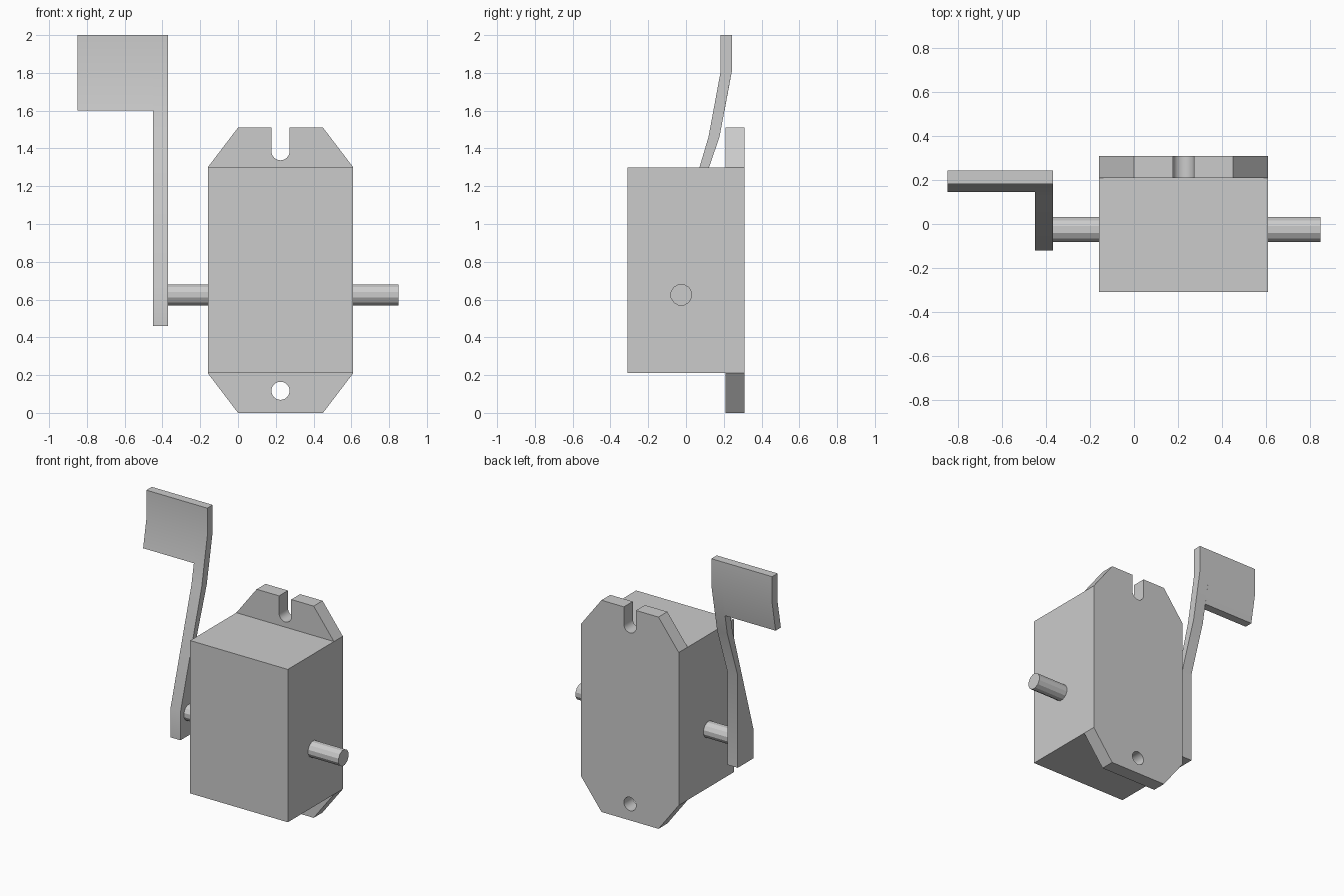
import bpy
import bmesh
from math import cos, sin, pi, radians
from mathutils import Matrix

cube = bpy.data.objects.get("Cube")
if cube:
    bpy.data.objects.remove(cube, do_unlink=True)

grey = bpy.data.materials.new("plain grey")
grey.use_nodes = True
colour = (0.6, 0.6, 0.6, 1)
grey.diffuse_color = colour
grey.node_tree.nodes["Principled BSDF"].inputs["Base Color"].default_value = colour


def finish(name, bm, smooth=False):
    bmesh.ops.remove_doubles(bm, verts=bm.verts, dist=0.0005)
    bmesh.ops.recalc_face_normals(bm, faces=bm.faces)
    mesh = bpy.data.meshes.new(name)
    bm.to_mesh(mesh)
    bm.free()
    mesh.materials.append(grey)
    obj = bpy.data.objects.new(name, mesh)
    bpy.context.collection.objects.link(obj)
    if smooth:
        bpy.ops.object.select_all(action='DESELECT')
        obj.select_set(True)
        bpy.context.view_layer.objects.active = obj
        bpy.ops.object.shade_smooth_by_angle(angle=radians(25))
    return obj


def prism(name, profile, x0, x1, smooth=False):
    """Extrude a (y, z) profile from x0 to x1."""
    bm = bmesh.new()
    face = bm.faces.new([bm.verts.new((x0, y, z)) for y, z in profile])
    new = bmesh.ops.extrude_face_region(bm, geom=[face])["geom"]
    verts = [v for v in new if isinstance(v, bmesh.types.BMVert)]
    bmesh.ops.translate(bm, vec=(x1 - x0, 0, 0), verts=verts)
    return finish(name, bm, smooth)


def arc(cx, cz, r, start, end, steps):
    angles = [start + (end - start) * i / steps for i in range(steps + 1)]
    return [(cx + r * cos(a), cz + r * sin(a)) for a in angles]


# Box-shaped housing
MID, LEFT, RIGHT = 0.225, -0.16, 0.61
prism("housing", [(-0.31, 0.21), (0.21, 0.21), (0.21, 1.30), (-0.31, 1.30)], LEFT, RIGHT)

# Back mounting plate with clipped corners, open slot and round hole
outline = [(0, 1.51), (LEFT, 1.30), (LEFT, 0.21), (0, 0), (0.45, 0),
           (RIGHT, 0.21), (RIGHT, 1.30), (0.45, 1.51), (MID + 0.048, 1.51)]
outline += arc(MID, 1.385, 0.048, 0, -pi, 12) + [(MID - 0.048, 1.51)]
hole = arc(MID, 0.117, 0.048, 0, 2 * pi, 24)[:-1]
curve = bpy.data.curves.new("plate_outline", 'CURVE')
curve.dimensions = '2D'
curve.fill_mode = 'BOTH'
curve.extrude = 0.05
for points in (outline, hole):
    spline = curve.splines.new('POLY')
    spline.points.add(len(points) - 1)
    for point, (x, z) in zip(spline.points, points):
        point.co = (x, z, 0, 1)
    spline.use_cyclic_u = True
helper = bpy.data.objects.new("plate_outline", curve)
bpy.context.collection.objects.link(helper)
flat = helper.evaluated_get(bpy.context.evaluated_depsgraph_get()).to_mesh()
bm = bmesh.new()
bm.from_mesh(flat)
bpy.data.objects.remove(helper, do_unlink=True)
bm.transform(Matrix.Translation((0, 0.26, 0)) @ Matrix.Rotation(pi / 2, 4, 'X'))
finish("mounting_plate", bm, smooth=True)

# Shaft stubs on both sides
circle = arc(-0.025, 0.625, 0.058, pi / 12, pi / 12 + 2 * pi, 12)[:-1]
prism("left_shaft", circle, RIGHT, 0.85)
prism("right_shaft", circle, -0.37, LEFT)

# Bent lever arm with a wide paddle at the top
front_low = [(-0.12, 0.46), (-0.12, 0.66)]
front_top = [(0.119, 1.46), (0.182, 1.80), (0.182, 2.0)]
back_top = [(0.243, 2.0), (0.243, 1.81), (0.177, 1.46)]
back_low = [(0.06, 1.12), (0.06, 0.46)]
prism("lever_arm", front_low + front_top + back_top + back_low, -0.45, -0.37, True)
paddle = [(0.145, 1.60)] + front_top[1:] + back_top[:2] + [(0.204, 1.60)]
prism("lever_paddle", paddle, -0.85, -0.45, True)
